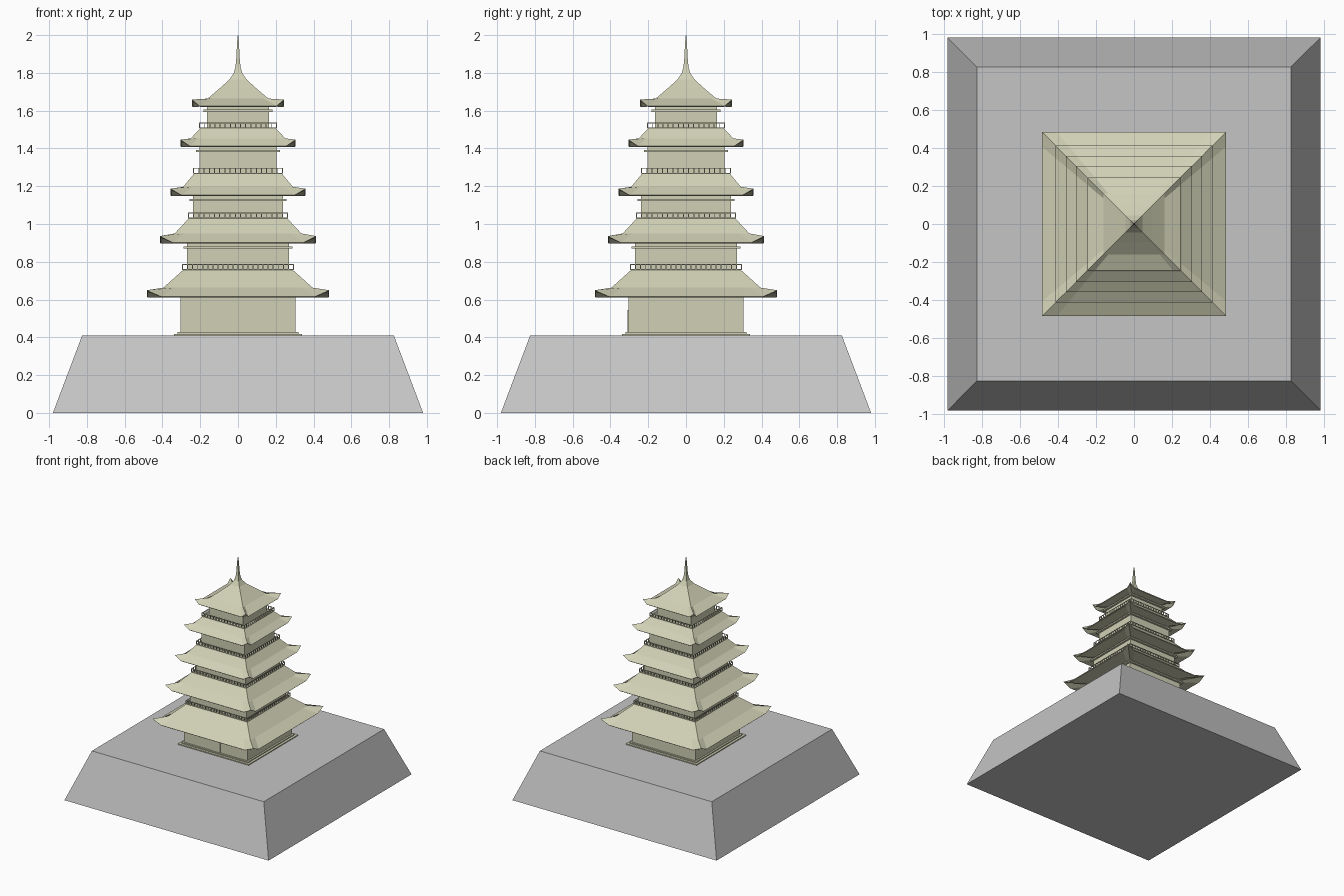
import bpy, bmesh

cube = bpy.data.objects.get("Cube")
if cube:
    bpy.data.objects.remove(cube, do_unlink=True)


def material(name, rgb):
    m = bpy.data.materials.new(name)
    m.use_nodes = True
    m.diffuse_color = (*rgb, 1)
    m.node_tree.nodes["Principled BSDF"].inputs["Base Color"].default_value = (*rgb, 1)
    return m


STONE = material("grey stone", (0.56, 0.56, 0.56))
CREAM = material("pale cream", (0.64, 0.64, 0.47))


def finish(name, bm, mat):
    bmesh.ops.recalc_face_normals(bm, faces=bm.faces)
    mesh = bpy.data.meshes.new(name)
    bm.to_mesh(mesh)
    bm.free()
    mesh.materials.append(mat)
    obj = bpy.data.objects.new(name, mesh)
    bpy.context.collection.objects.link(obj)
    return obj


def add_box(bm, x, y, z, sx, sy, sz):
    """Box centred in x and y, standing on z."""
    verts = bmesh.ops.create_cube(bm, size=1)["verts"]
    for v in verts:
        v.co = (x + v.co.x * sx, y + v.co.y * sy, z + (v.co.z + 0.5) * sz)


def block(name, half, z0, z1, mat=CREAM):
    bm = bmesh.new()
    add_box(bm, 0, 0, z0, 2 * half, 2 * half, z1 - z0)
    return finish(name, bm, mat)


def square_loft(name, rings, mat, steps=(-1, -0.84, 0, 0.84)):
    """Skin square rings of (half width, height, corner lift)."""
    bm = bmesh.new()
    loops = []
    for half, z, lift in rings:
        loop = []
        for side in range(4):
            for u in steps:
                x, y = u * half, -half
                for _ in range(side):
                    x, y = -y, x
                loop.append(bm.verts.new((x, y, z + (lift if u == -1 else 0))))
        loops.append(loop)
    n = len(loops[0])
    for a, b in zip(loops, loops[1:]):
        for i in range(n):
            j = (i + 1) % n
            bm.faces.new((a[i], a[j], b[j], b[i]))
    bm.faces.new(loops[0])
    bm.faces.new(loops[-1])
    return finish(name, bm, mat)


def railing(name, half, z, height=0.03):
    bm = bmesh.new()
    count = round(2 * half / 0.027)
    for s in (-1, 1):
        # top and bottom rails
        for rz in (z, z + height - 0.004):
            add_box(bm, 0, s * half, rz, 2 * half, 0.005, 0.004)
            add_box(bm, s * half, 0, rz, 0.005, 2 * half, 0.004)
        # posts
        for i in range(count + 1):
            t = -half + 2 * half * i / count
            add_box(bm, t, s * half, z, 0.005, 0.005, height)
            add_box(bm, s * half, t, z, 0.005, 0.005, height)
    return finish(name, bm, CREAM)


# Sloped stone base
square_loft("stone_base", [(0.98, 0, 0), (0.825, 0.41, 0)], STONE, steps=(-1,))

# Ground storey: stepped plinth and door
block("plinth_lower", 0.34, 0.41, 0.418)
block("plinth_upper", 0.32, 0.418, 0.427)
bm = bmesh.new()
add_box(bm, 0, -0.305, 0.427, 0.09, 0.008, 0.118)
finish("door", bm, CREAM)

# Storeys: wall half, wall bottom, eave half, eave height, bend (half, z), top (half, z)
storeys = [
    (0.305, 0.42, 0.483, 0.615, (0.395, 0.663), (0.29, 0.757)),
    (0.27, 0.75, 0.413, 0.902, (0.335, 0.95), (0.26, 1.03)),
    (0.238, 1.02, 0.357, 1.153, (0.29, 1.197), (0.232, 1.267)),
    (0.205, 1.26, 0.305, 1.413, (0.25, 1.453), (0.2, 1.507)),
    (0.165, 1.50, 0.244, 1.625, (0.16, 1.664), (0.095, 1.72)),
]
spire = [(0.045, 1.765, 0), (0.022, 1.80, 0), (0.013, 1.835, 0),
         (0.009, 1.88, 0), (0.005, 1.96, 0), (0.001, 2.0, 0)]

for n, (wall, z0, eave, ez, bend, top) in enumerate(storeys, 1):
    block(f"wall_{n}", wall, z0, ez + 0.01)
    rings = [(wall - 0.01, ez - 0.003, 0), (eave - 0.005, ez - 0.005, 0.032),
             (eave, ez, 0.034), (*bend, 0), (*top, 0)]
    if n == len(storeys):
        rings += spire
    square_loft(f"roof_{n}", rings, CREAM)
    if n > 1:
        # cornice band below the eave
        block(f"cornice_{n}", wall + 0.018, ez - 0.032, ez - 0.02)
    if n < len(storeys):
        railing(f"railing_{n}", top[0] + 0.003, top[1])
